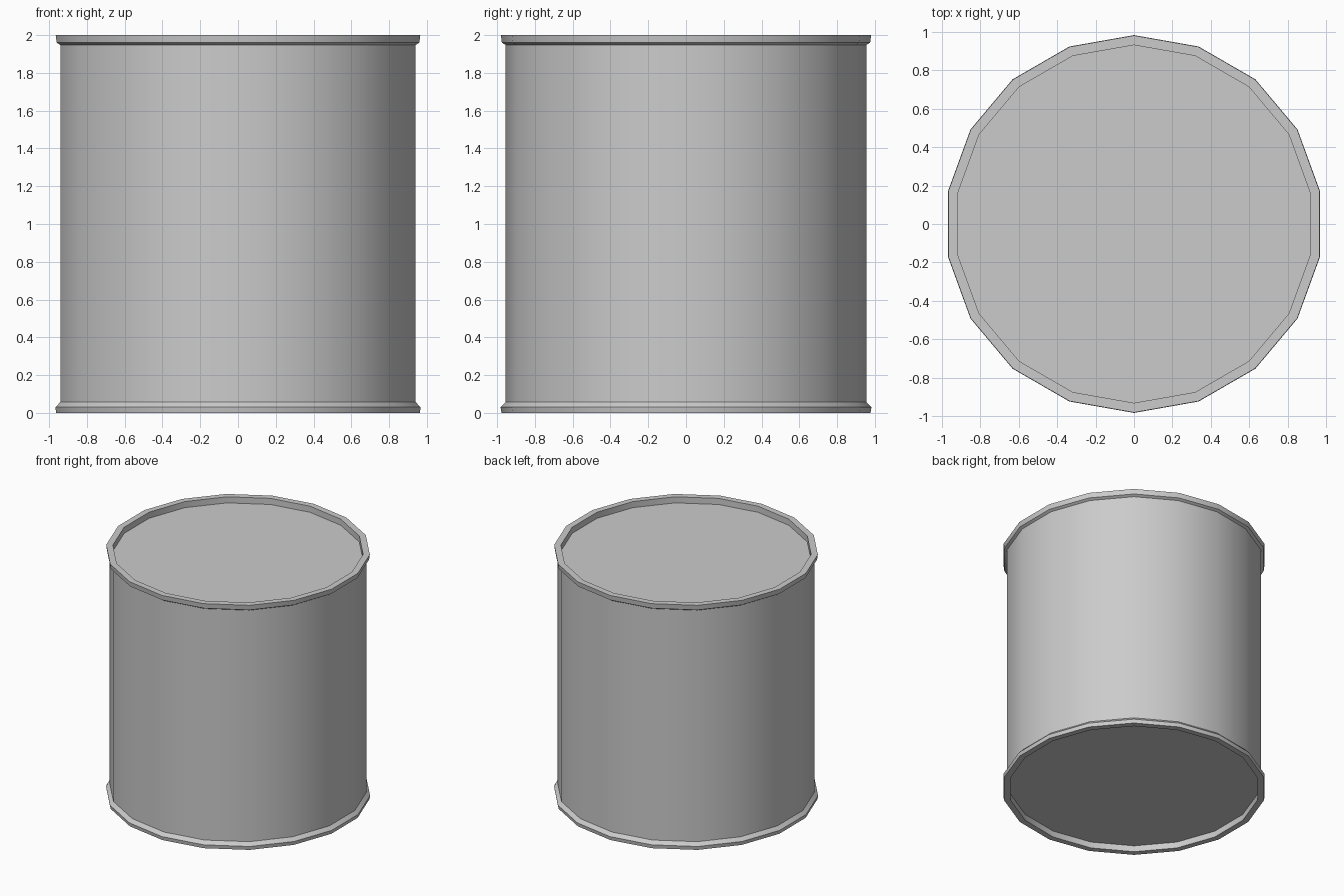
import bpy, bmesh, math

if "Cube" in bpy.data.objects:
    bpy.data.objects.remove(bpy.data.objects["Cube"])

SIDES = 18


def lathe(name, profile):
    """Revolve (radius, z) points about z, capping both ends with flat discs."""
    bm = bmesh.new()
    rings = []
    for r, z in profile:
        rings.append([bm.verts.new((r * math.sin(2 * math.pi * i / SIDES),
                                    r * math.cos(2 * math.pi * i / SIDES), z))
                      for i in range(SIDES)])
    for a, b in zip(rings, rings[1:]):
        for i in range(SIDES):
            j = (i + 1) % SIDES
            bm.faces.new((a[i], a[j], b[j], b[i]))
    bm.faces.new(rings[0])
    bm.faces.new(rings[-1])
    bmesh.ops.recalc_face_normals(bm, faces=bm.faces)
    mesh = bpy.data.meshes.new(name)
    bm.to_mesh(mesh)
    bm.free()
    ob = bpy.data.objects.new(name, mesh)
    bpy.context.collection.objects.link(ob)
    bpy.context.view_layer.objects.active = ob
    ob.select_set(True)
    bpy.ops.object.shade_smooth_by_angle(angle=math.radians(30))
    ob.select_set(False)
    return ob


# Can: recessed base, lower rim, straight wall, upper rim, recessed lid
lathe("can", [
    (0.93, 0.05), (0.93, 0.0),
    (0.977, 0.0), (0.982, 0.03), (0.955, 0.057),
    (0.955, 1.948), (0.975, 1.96), (0.98, 2.0),
    (0.93, 2.0), (0.93, 1.95),
])
